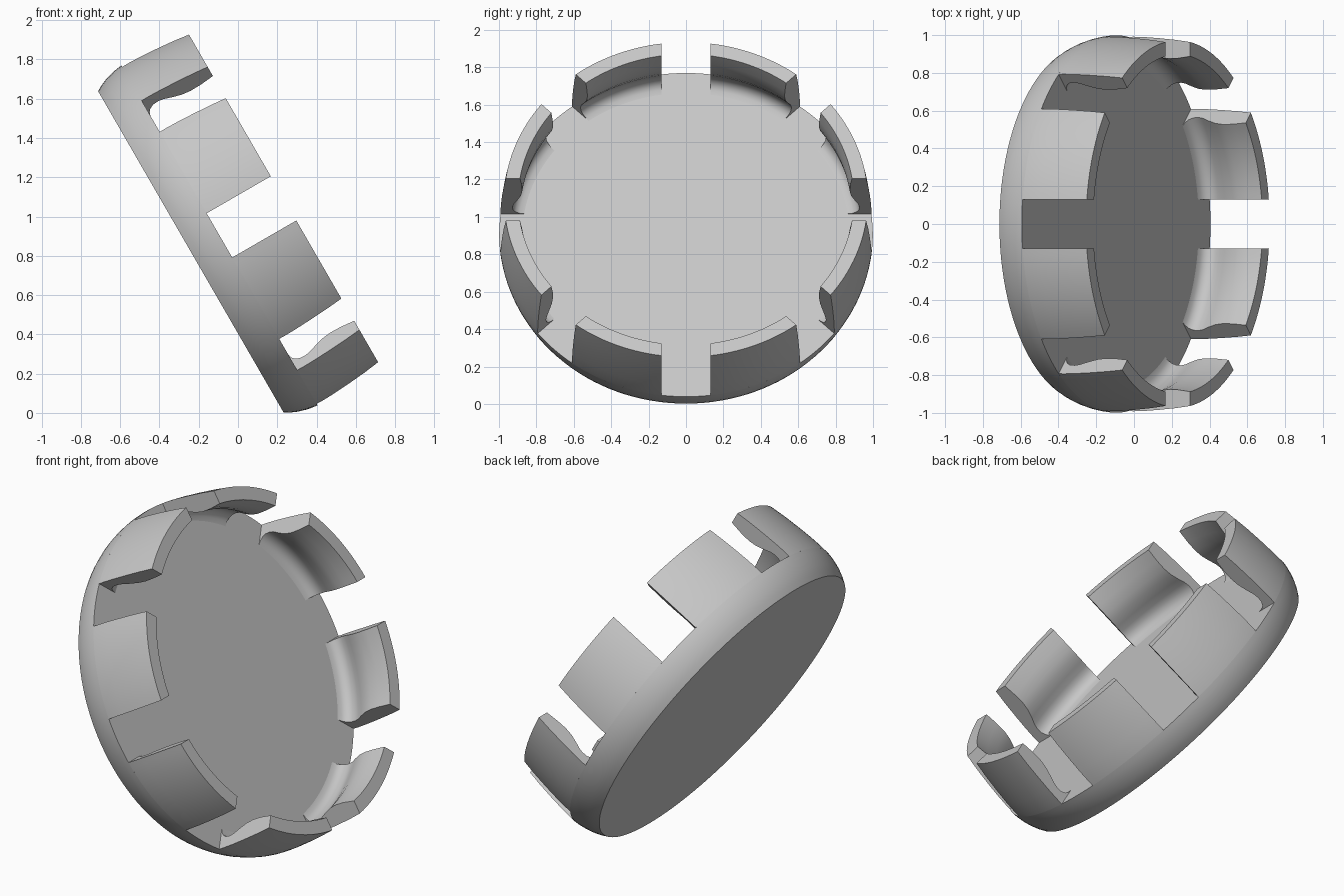
import bpy, bmesh
from math import radians, asin, sin, cos, tau
from mathutils import Matrix

if "Cube" in bpy.data.objects:
    bpy.data.objects.remove(bpy.data.objects["Cube"], do_unlink=True)

# One plain grey for everything
grey = bpy.data.materials.new("light grey")
grey.use_nodes = True
grey.diffuse_color = (0.57, 0.57, 0.57, 1)
grey.node_tree.nodes["Principled BSDF"].inputs["Base Color"].default_value = grey.diffuse_color

FLOOR = 0.168
HALF_SLOT = 0.13
TILT = Matrix.Translation((-0.24, 0, 0.82)) @ Matrix.Rotation(radians(60), 4, "Y")


def finish(name, bm):
    bmesh.ops.recalc_face_normals(bm, faces=bm.faces)
    mesh = bpy.data.meshes.new(name)
    bm.to_mesh(mesh)
    bm.free()
    mesh.materials.append(grey)
    obj = bpy.data.objects.new(name, mesh)
    bpy.context.collection.objects.link(obj)
    obj.matrix_world = TILT
    bpy.ops.object.select_all(action="DESELECT")
    obj.select_set(True)
    bpy.context.view_layer.objects.active = obj
    bpy.ops.object.shade_smooth_by_angle(angle=radians(30))


def point(bm, r, a, z):
    return bm.verts.new((r * cos(a), r * sin(a), z))


# Solid round base with a bulging edge
bm = bmesh.new()
edge = [(0.945, 0), (0.962, 0.03), (0.977, 0.065), (0.989, 0.105), (0.996, 0.14), (0.999, FLOOR)]
count = 128
rings = [[point(bm, r, tau * i / count, z) for i in range(count)] for r, z in edge]
for low, high in zip(rings, rings[1:]):
    for i in range(count):
        j = (i + 1) % count
        bm.faces.new((low[i], low[j], high[j], high[i]))
bm.faces.new(rings[0])
bm.faces.new(rings[-1])
finish("base_disc", bm)

# Cross-section of a clip: outer wall, rim, inner wall with a groove at the floor
section = [(0.999, FLOOR), (1.0, 0.2), (0.998, 0.27), (0.992, 0.36), (0.983, 0.46), (0.972, 0.545),
           (0.897, 0.545), (0.887, 0.47), (0.885, 0.41), (0.893, 0.36), (0.912, 0.31), (0.93, 0.27),
           (0.937, 0.24), (0.934, 0.21), (0.92, 0.187), (0.9, 0.174), (0.875, FLOOR)]


def clip(name, start):
    bm = bmesh.new()
    steps = 14
    columns = []
    for s in range(steps + 1):
        column = []
        for r, z in section:
            # Ends run parallel to the slots, which keep a constant width
            inset = asin(HALF_SLOT / r)
            a = start + inset + (radians(45) - 2 * inset) * s / steps
            column.append(point(bm, r, a, z))
        columns.append(column)
    n = len(section)
    for left, right in zip(columns, columns[1:]):
        for i in range(n):
            j = (i + 1) % n
            bm.faces.new((left[i], right[i], right[j], left[j]))
    bm.faces.new(columns[0])
    bm.faces.new(columns[-1])
    finish(name, bm)


# Eight clips around the base
for k in range(8):
    clip(f"clip_{k + 1}", radians(45) * k)
